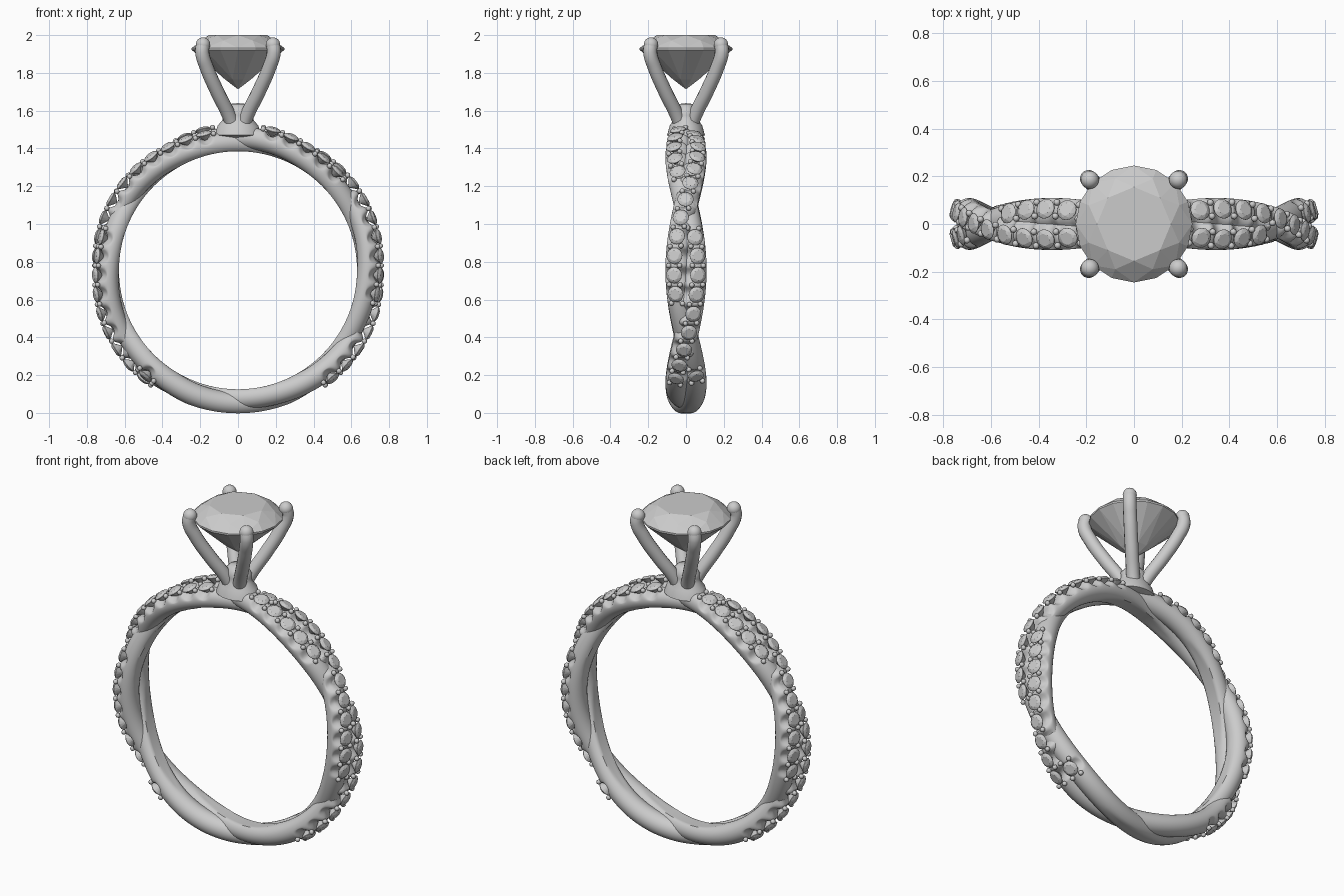
import bpy, bmesh
from math import sin, cos, pi, radians
from mathutils import Matrix, Vector

if "Cube" in bpy.data.objects:
    bpy.data.objects.remove(bpy.data.objects["Cube"])

CZ, R0 = 0.755, 0.69          # ring centre height, mid radius
AMP_Y, AMP_R = 0.046, 0.015   # twist amplitude sideways / radially
SEC_Y, SEC_R = 0.063, 0.060   # strand half width / half thickness
R_IN, R_OUT = 0.63, 0.757     # finger hole and outer limits
STEP = 7.8                    # pave spacing in degrees


def finish(name, bm, smooth=None):
    bmesh.ops.recalc_face_normals(bm, faces=bm.faces)
    me = bpy.data.meshes.new(name)
    bm.to_mesh(me)
    bm.free()
    ob = bpy.data.objects.new(name, me)
    bpy.context.collection.objects.link(ob)
    if smooth:
        shade(ob, smooth)
    return ob


def shade(ob, angle):
    bpy.ops.object.select_all(action='DESELECT')
    ob.select_set(True)
    bpy.context.view_layer.objects.active = ob
    bpy.ops.object.shade_smooth_by_angle(angle=radians(angle))


def phase(deg, s):
    return radians(3 * (deg - 30)) + s * pi


def point(deg, r, y):
    t = radians(deg)
    return Vector((r * cos(t), y, CZ + r * sin(t)))


def stone_angles(s):
    """Pave positions: right side plus its half-turn copy on the left."""
    right = [76 - STEP * i for i in range(17)]
    right = [d for d in right if cos(phase(d, s)) > -0.75]
    return right + [180 - d for d in right]


def stone_frame(deg, s, h):
    """Matrix sitting on the strand with local z facing outward."""
    ph, t = phase(deg, s), radians(deg)
    tilt = radians(16) * sin(ph)
    out = Vector((cos(t), 0, sin(t)))
    n = out * cos(tilt) + Vector((0, sin(tilt), 0))
    tan = Vector((-sin(t), 0, cos(t)))
    side = n.cross(tan)
    pos = point(deg, R0 + AMP_R * cos(ph), AMP_Y * sin(ph)) + n * h
    m = Matrix((tan, side, n)).transposed().to_4x4()
    m.translation = pos
    return m


def brilliant(bm, m):
    """Faceted round stone of girdle radius 0.245, as a convex hull."""
    rings = [(8, .155, .072, 0), (8, .205, .043, .5), (16, .245, .004, 0),
             (16, .245, -.006, 0), (8, .075, -.162, .5)]
    vs = [bm.verts.new(m @ Vector((0, 0, -.215)))]
    for n, r, z, off in rings:
        for i in range(n):
            a = 2 * pi * (i + off) / n
            vs.append(bm.verts.new(m @ Vector((r * cos(a), r * sin(a), z))))
    bmesh.ops.convex_hull(bm, input=vs)


# two twisted strands, clipped inside and outside, notched under the stones
N, M = 600, 28
for s in (0, 1):
    bm = bmesh.new()
    seats = stone_angles(s)
    rows = []
    for i in range(N):
        deg = -90 + 360 * i / N
        ph = phase(deg, s)
        d = min(abs((deg - a + 180) % 360 - 180) for a in seats)
        notch = 0.028 * cos(pi / 2 * min(d / 3.3, 1))
        row = []
        for j in range(M):
            a = 2 * pi * j / M
            r = R0 + AMP_R * cos(ph) + SEC_R * cos(a)
            y = AMP_Y * sin(ph) + SEC_Y * sin(a)
            r = min(max(r, R_IN), R_OUT)
            r -= notch * min(1, max(0, cos(a) * 1.6))
            row.append(bm.verts.new(point(deg, r, y)))
        rows.append(row)
    for i in range(N):
        p, q = rows[i], rows[(i + 1) % N]
        for j in range(M):
            k = (j + 1) % M
            bm.faces.new((p[j], p[k], q[k], q[j]))
    finish(("band_strand_a", "band_strand_b")[s], bm, 40)

# pave stones and the small beads gripping them
stones, beads = bmesh.new(), bmesh.new()
for s in (0, 1):
    marks = set()
    for deg in stone_angles(s):
        brilliant(stones, stone_frame(deg, s, 0.065) @ Matrix.Scale(0.043 / 0.245, 4))
        marks |= {round(deg - STEP / 2, 2), round(deg + STEP / 2, 2)}
    for deg in marks:
        for sy in (-1, 1):
            m = stone_frame(deg, s, 0.062) @ Matrix.Translation((0, sy * 0.03, 0))
            bmesh.ops.create_icosphere(beads, subdivisions=2, radius=0.014, matrix=m)
finish("pave_stones", stones)
finish("pave_beads", beads, 60)

# centre stone
bm = bmesh.new()
brilliant(bm, Matrix.Translation((0, 0, 1.928)))
finish("centre_stone", bm)

# flared foot of the setting
bm = bmesh.new()
prof = [(0, 1.44), (.125, 1.47), (.108, 1.52), (.083, 1.55), (.077, 1.575),
        (.08, 1.60), (.05, 1.635), (0, 1.64)]
vs = [bm.verts.new((r, 0, z)) for r, z in prof]
es = [bm.edges.new(e) for e in zip(vs, vs[1:])]
bmesh.ops.spin(bm, geom=vs + es, axis=(0, 0, 1), cent=(0, 0, 0), angle=2 * pi, steps=40)
bmesh.ops.remove_doubles(bm, verts=bm.verts, dist=1e-4)
bmesh.ops.scale(bm, vec=(1, 0.8, 1), verts=bm.verts)
finish("setting_foot", bm, 60)

# four curved claws with rounded tips
path = [(.03, 1.50), (.065, 1.57), (.155, 1.70), (.235, 1.83), (.268, 1.91), (.262, 1.95)]
for k in range(4):
    a = pi / 4 + k * pi / 2
    cu = bpy.data.curves.new("claw", 'CURVE')
    cu.dimensions = '3D'
    cu.bevel_depth, cu.bevel_resolution, cu.resolution_u = 0.037, 5, 8
    cu.use_fill_caps = True
    sp = cu.splines.new('BEZIER')
    sp.bezier_points.add(len(path) - 1)
    for bp, (d, z) in zip(sp.bezier_points, path):
        bp.co = (d * cos(a), d * sin(a), z)
        bp.handle_left_type = bp.handle_right_type = 'AUTO'
    ob = bpy.data.objects.new("claw_%d" % (k + 1), cu)
    bpy.context.collection.objects.link(ob)
    bpy.ops.object.select_all(action='DESELECT')
    ob.select_set(True)
    bpy.context.view_layer.objects.active = ob
    bpy.ops.object.convert(target='MESH')
    shade(bpy.context.object, 50)
    bm = bmesh.new()
    d, z = path[-1]
    bmesh.ops.create_uvsphere(bm, u_segments=20, v_segments=12, radius=0.038,
                              matrix=Matrix.Translation((d * cos(a), d * sin(a), z)))
    finish("claw_tip_%d" % (k + 1), bm, 60)
